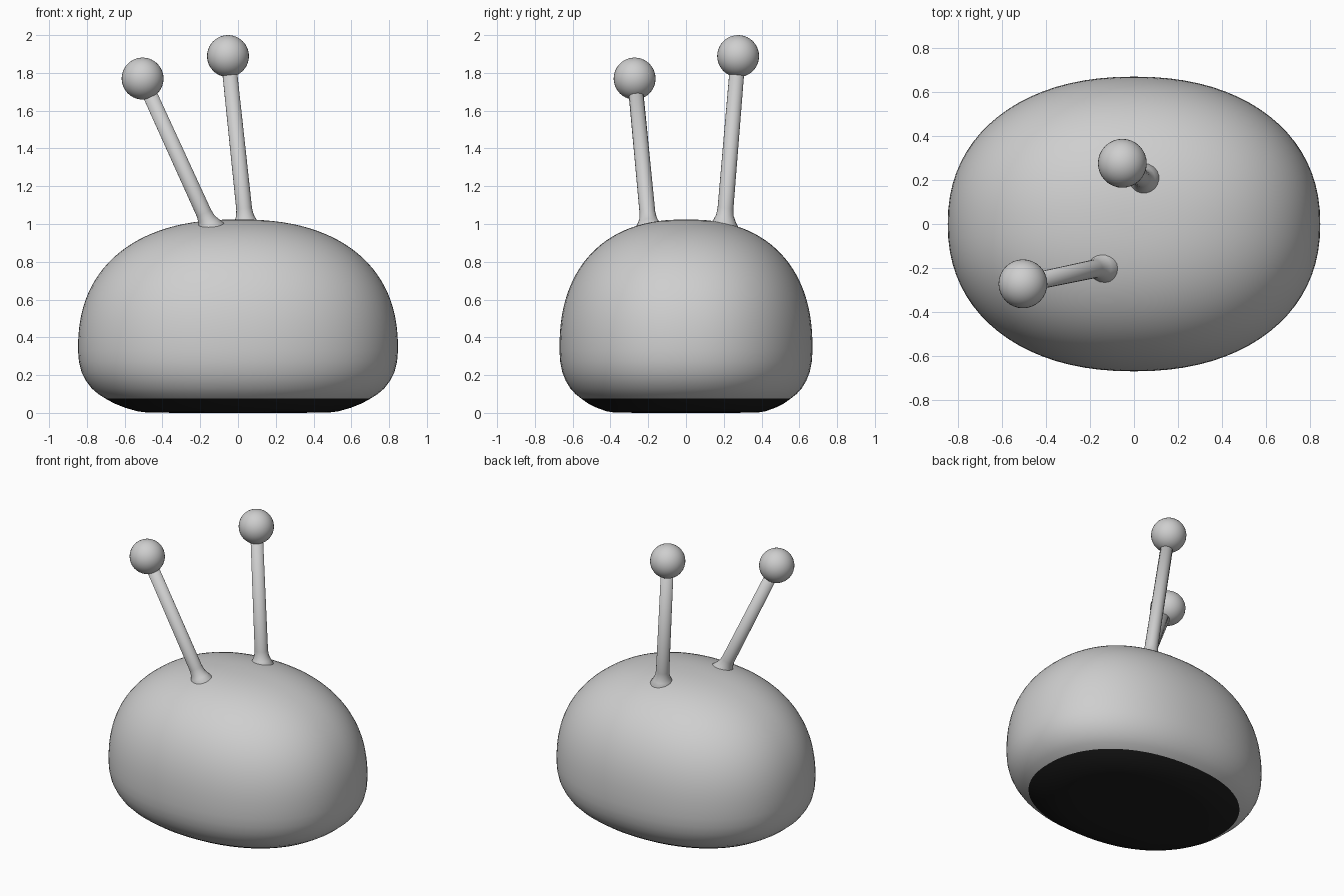
import bpy, bmesh, math
from mathutils import Vector

if "Cube" in bpy.data.objects:
    bpy.data.objects.remove(bpy.data.objects["Cube"])


def material(name, rgb):
    m = bpy.data.materials.new(name)
    m.diffuse_color = (*rgb, 1)
    m.use_nodes = True
    m.node_tree.nodes["Principled BSDF"].inputs["Base Color"].default_value = m.diffuse_color
    return m


GREY = material("light grey", (0.62, 0.62, 0.62))
BLACK = material("black base", (0.012, 0.012, 0.012))


def loft(name, rings, mats):
    """Skin a list of closed rings and cap both ends."""
    bm = bmesh.new()
    loops = [[bm.verts.new(p) for p in ring] for ring in rings]
    n = len(loops[0])
    for a, b in zip(loops, loops[1:]):
        for i in range(n):
            j = (i + 1) % n
            bm.faces.new((a[i], a[j], b[j], b[i]))
    bm.faces.new(loops[0][::-1])
    bm.faces.new(loops[-1])
    for f in bm.faces:
        f.smooth = True
    mesh = bpy.data.meshes.new(name)
    bm.to_mesh(mesh)
    bm.free()
    for m in mats:
        mesh.materials.append(m)
    ob = bpy.data.objects.new(name, mesh)
    bpy.context.collection.objects.link(ob)
    return ob


def spow(v, e):
    return math.copysign(abs(v) ** e, v)


# Body: rounded underside profile, then a superelliptic dome (radius, z)
RX, RY, Z_MID, Z_TOP = 0.847, 0.67, 0.33, 1.024
profile = [(0.02, 0), (0.3, 0), (0.48, 0.002), (0.53, 0.008), (0.6, 0.028), (0.655, 0.05),
           (0.70, 0.075), (0.74, 0.1), (0.775, 0.13), (0.805, 0.17),
           (0.828, 0.215), (0.842, 0.27)]
for k in range(29):
    t = math.pi / 2 * k / 28
    profile.append((RX * max(math.cos(t), 0.001) ** (2 / 2.35),
                    Z_MID + (Z_TOP - Z_MID) * math.sin(t) ** (2 / 2.35)))
rings = []
for r, z in profile:
    ring = []
    for i in range(80):
        a = math.tau * i / 80
        ring.append((r * spow(math.cos(a), 2 / 2.2),
                     r * RY / RX * spow(math.sin(a), 2 / 2.2), z))
    rings.append(ring)
body = loft("body", rings, [GREY, BLACK])
# Black underside
for p in body.data.polygons:
    p.material_index = 1 if p.center.z < 0.074 else 0


# Antennae: flared stem with a ball on the end
def antenna(label, base, tip):
    base, tip = Vector(base), Vector(tip)
    axis = tip - base
    quat = axis.to_track_quat('Z', 'Y')
    stem = [(-0.08, 0.075), (-0.02, 0.075), (0.01, 0.058), (0.035, 0.047), (0.07, 0.042),
            (axis.length, 0.039)]
    loft(label + "_stem",
         [[base + quat @ Vector((r * math.cos(math.tau * i / 20),
                                 r * math.sin(math.tau * i / 20), d))
           for i in range(20)] for d, r in stem], [GREY])
    bpy.ops.mesh.primitive_uv_sphere_add(segments=32, ring_count=20, radius=0.111, location=tip)
    ball = bpy.context.object
    ball.name = label + "_ball"
    ball.data.materials.append(GREY)
    bpy.ops.object.shade_smooth()


antenna("front_antenna", (-0.152, -0.198, 0.995), (-0.505, -0.272, 1.77))
antenna("back_antenna", (0.04, 0.203, 1.01), (-0.053, 0.276, 1.889))
